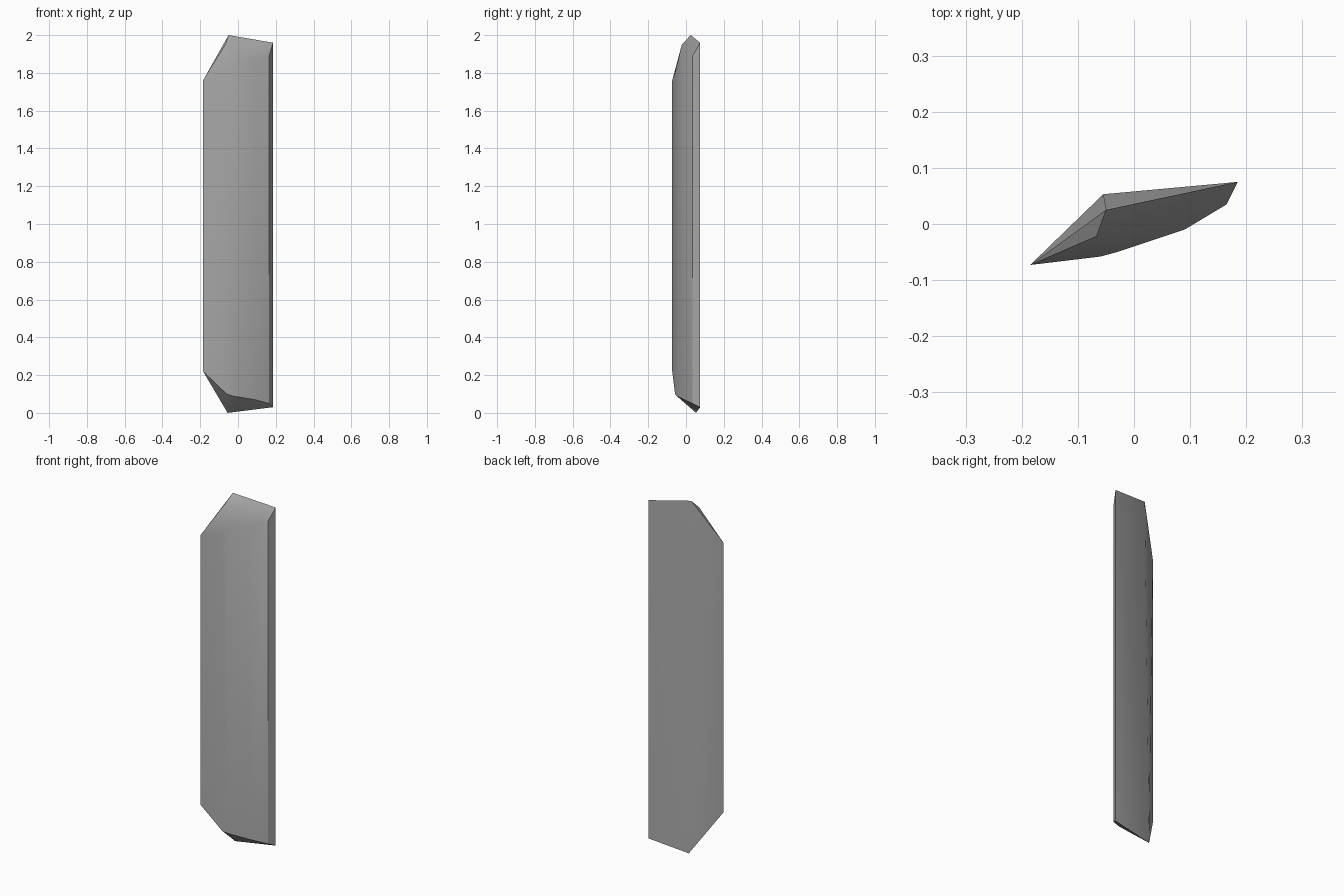
import bpy, bmesh, math

cube = bpy.data.objects.get("Cube")
if cube:
    bpy.data.objects.remove(cube)

# Single stone-grey colour
grey = bpy.data.materials.new("stone_grey")
grey.use_nodes = True
colour = (0.40, 0.40, 0.40, 1)
grey.diffuse_color = colour
grey.node_tree.nodes["Principled BSDF"].inputs["Base Color"].default_value = colour

# Blade profile: x, y, bottom height, top height of each long edge
profile = [
    (-0.185, -0.073, 0.22, 1.76),   # thin right edge
    (-0.06, -0.058, 0.10, 1.80),    # rounded front
    (-0.03, -0.050, 0.09, 1.83),
    (0.09, -0.010, 0.07, 1.86),
    (0.165, 0.035, 0.05, 1.89),     # left bevel
    (0.185, 0.075, 0.03, 1.96),
]
points = [(x, y, z) for x, y, low, high in profile for z in (low, high)]

# Back ridge and chipped tip
points += [(-0.055, 0.053, 0), (-0.05, 0.025, 2), (-0.067, -0.022, 1.95)]

# Faceted shard wrapped around the points
bm = bmesh.new()
for p in points:
    bm.verts.new(p)
hull = bmesh.ops.convex_hull(bm, input=bm.verts[:])
bmesh.ops.delete(bm, geom=[v for v in bm.verts if not v.link_faces], context='VERTS')
bmesh.ops.recalc_face_normals(bm, faces=bm.faces[:])
mesh = bpy.data.meshes.new("stone_blade")
bm.to_mesh(mesh)
bm.free()
mesh.materials.append(grey)

blade = bpy.data.objects.new("stone_blade", mesh)
bpy.context.collection.objects.link(blade)
bpy.context.view_layer.objects.active = blade
blade.select_set(True)
bpy.ops.object.shade_smooth_by_angle(angle=math.radians(31))
